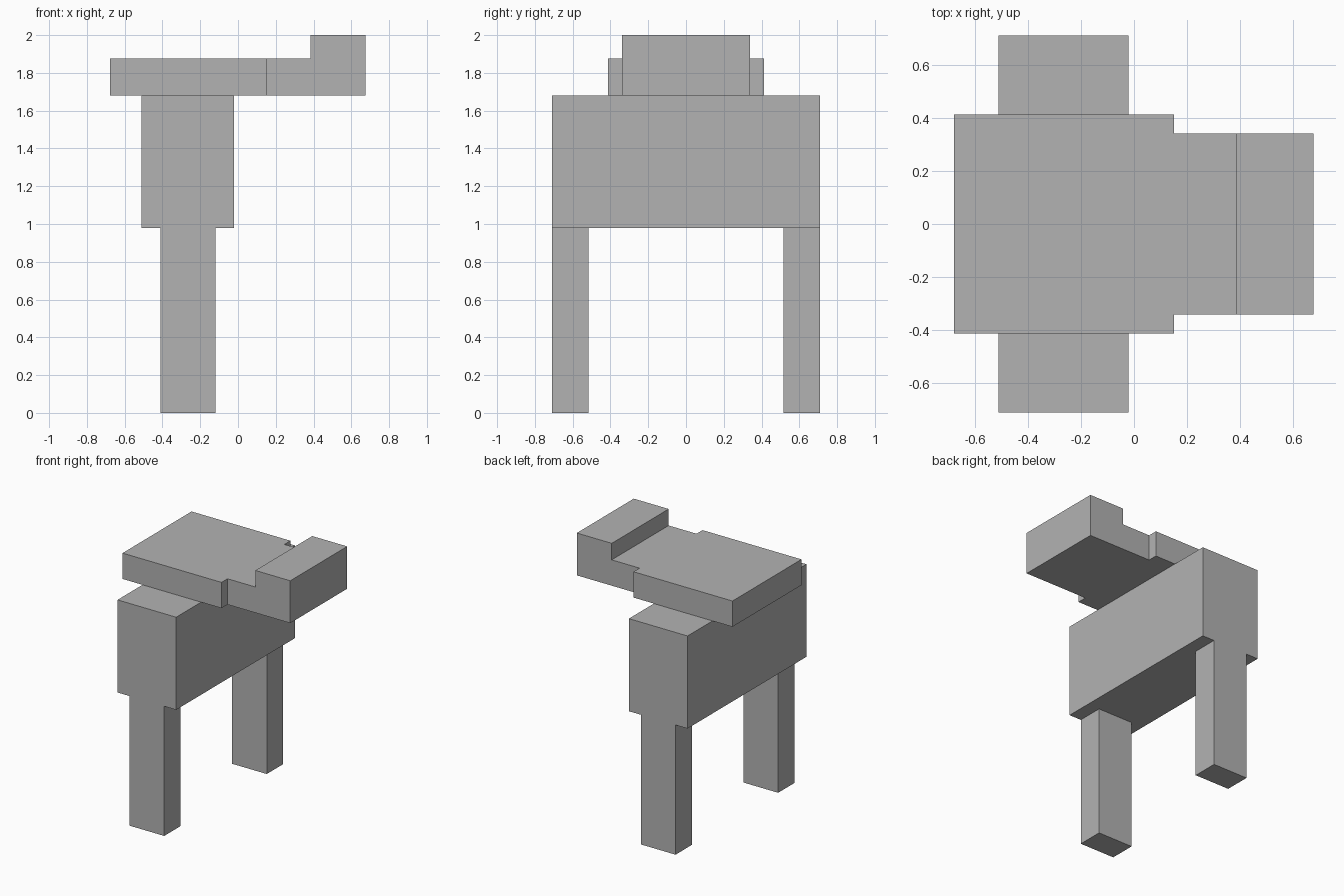
import bpy
import bmesh

cube = bpy.data.objects.get("Cube")
if cube:
    bpy.data.objects.remove(cube, do_unlink=True)

grey = bpy.data.materials.new("plain grey")
grey.use_nodes = True
colour = (0.45, 0.45, 0.45, 1)
grey.diffuse_color = colour
grey.node_tree.nodes["Principled BSDF"].inputs["Base Color"].default_value = colour


def add_object(name, bm):
    bmesh.ops.recalc_face_normals(bm, faces=bm.faces)
    mesh = bpy.data.meshes.new(name)
    bm.to_mesh(mesh)
    bm.free()
    mesh.materials.append(grey)
    obj = bpy.data.objects.new(name, mesh)
    bpy.context.collection.objects.link(obj)
    return obj


def raise_faces(bm, faces, height):
    """Extrude faces straight up and return the new top faces."""
    geom = bmesh.ops.extrude_face_region(bm, geom=faces)["geom"]
    verts = [g for g in geom if isinstance(g, bmesh.types.BMVert)]
    bmesh.ops.translate(bm, verts=verts, vec=(0, 0, height))
    return [g for g in geom if isinstance(g, bmesh.types.BMFace)]


def box(name, x, y, z):
    bm = bmesh.new()
    corners = [(x[0], y[0]), (x[1], y[0]), (x[1], y[1]), (x[0], y[1])]
    face = bm.faces.new([bm.verts.new((px, py, z[0])) for px, py in corners])
    raise_faces(bm, [face], z[1] - z[0])
    return add_object(name, bm)


# Upright block across the two legs
box("body", (-0.51, -0.02), (-0.71, 0.71), (0.98, 1.68))

# One leg at each end of the body
for side, name in ((-1, "front_leg"), (1, "back_leg")):
    box(name, (-0.41, -0.12), sorted((side * 0.515, side * 0.71)), (0, 0.98))

# Stepped top slab, narrower towards its raised end
half = [(-0.677, 0.412), (0.15, 0.412), (0.15, 0.34), (0.383, 0.34)]
bm = bmesh.new()
near = [bm.verts.new((x, -y, 1.68)) for x, y in half]
far = [bm.verts.new((x, y, 1.68)) for x, y in half]
slab = bm.faces.new(near + far[::-1])
end = [bm.verts.new((0.675, y, 1.68)) for y in (-0.34, 0.34)]
tip = bm.faces.new([near[-1], *end, far[-1]])
tops = raise_faces(bm, [slab, tip], 0.195)

# Raised block at the narrow end
tip_top = max(tops, key=lambda f: f.calc_center_median().x)
raise_faces(bm, [tip_top], 0.125)
bmesh.ops.delete(bm, geom=[f for f in bm.faces if f == tip_top], context="FACES")
add_object("top_slab", bm)
